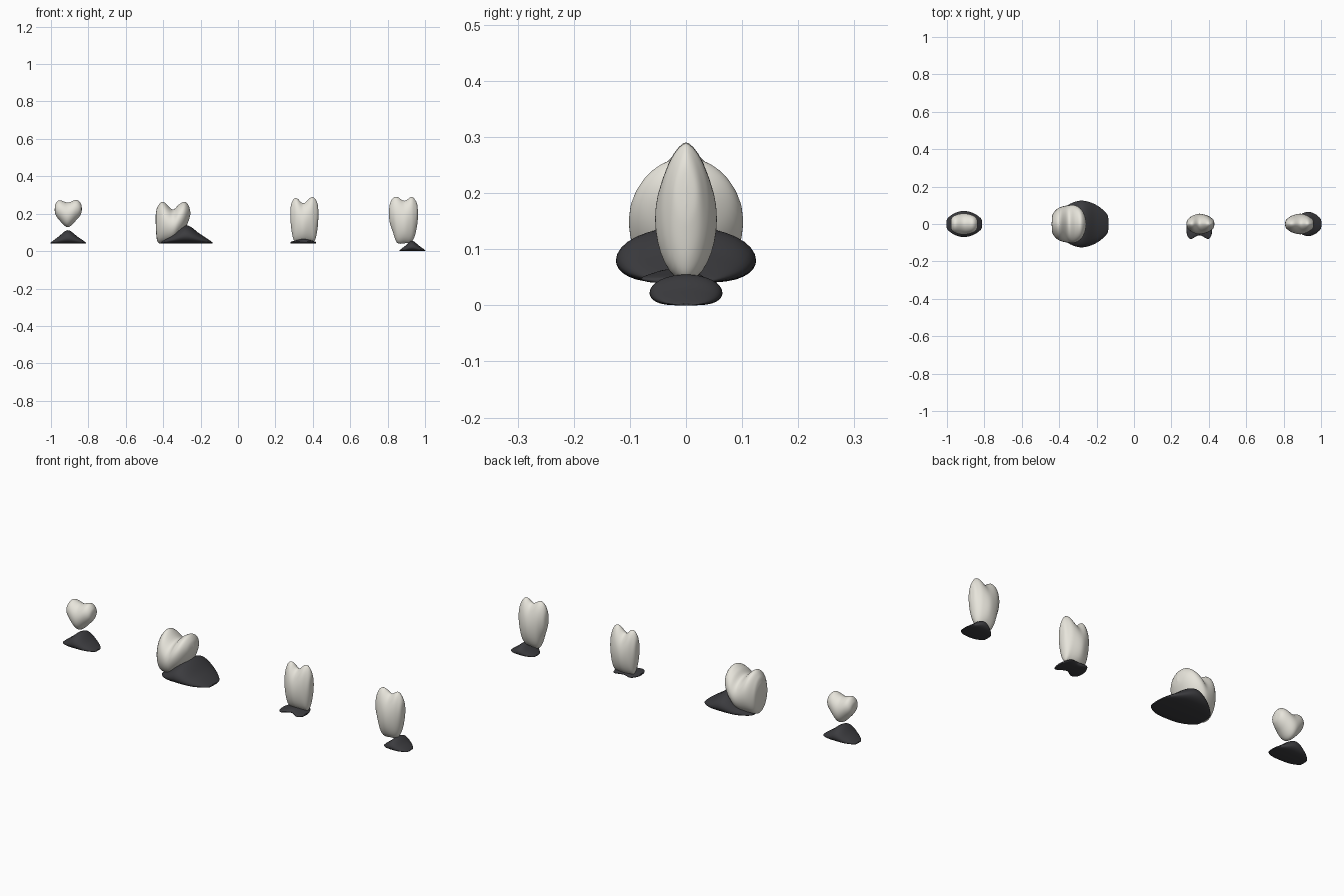
import bpy, bmesh, math

if "Cube" in bpy.data.objects:
    bpy.data.objects.remove(bpy.data.objects["Cube"])


def material(name, col):
    m = bpy.data.materials.new(name)
    m.diffuse_color = (*col, 1)
    m.use_nodes = True
    m.node_tree.nodes["Principled BSDF"].inputs["Base Color"].default_value = m.diffuse_color
    return m


ivory = material("ivory", (0.80, 0.78, 0.71))
dark = material("charcoal", (0.045, 0.045, 0.05))


def spline(keys, steps=6):
    """Catmull-Rom through tuples of any size."""
    pts = [keys[0]] + keys + [keys[-1]]
    out = []
    for i in range(1, len(pts) - 2):
        for s in range(steps):
            t = s / steps
            out.append([0.5 * (2 * b + (c - a) * t + (2 * a - 5 * b + 4 * c - d) * t * t
                               + (3 * b - a - 3 * c + d) * t ** 3)
                        for a, b, c, d in zip(*pts[i - 1:i + 3])])
    out.append(list(keys[-1]))
    return out


def loft(name, keys, mat, p_top=1.0, p_bot=1.0, mid=0.5, n=32):
    """Oval sections along x; each key is x, low z, high z, half depth, centre y."""
    keys = [k if len(k) == 5 else (*k, 0.0) for k in keys]
    bm = bmesh.new()
    rings = []
    for x, lo, hi, d, cy in spline(keys):
        zc = lo + (hi - lo) * mid
        ring = []
        for i in range(n):
            a = 2 * math.pi * i / n
            c, s = math.cos(a), math.sin(a)
            z = zc + c * ((hi - zc) if c > 0 else (zc - lo))
            p = p_top if c > 0 else p_bot
            y = cy + max(d, 0.0005) * math.copysign(abs(s) ** p, s)
            ring.append(bm.verts.new((x, y, z)))
        rings.append(ring)
    for r, q in zip(rings, rings[1:]):
        for i in range(n):
            j = (i + 1) % n
            bm.faces.new((r[i], r[j], q[j], q[i]))
    bm.faces.new(rings[0])
    bm.faces.new(rings[-1])
    bmesh.ops.recalc_face_normals(bm, faces=bm.faces)
    for f in bm.faces:
        f.smooth = True
    me = bpy.data.meshes.new(name)
    bm.to_mesh(me)
    bm.free()
    me.materials.append(mat)
    ob = bpy.data.objects.new(name, me)
    bpy.context.collection.objects.link(ob)
    bpy.context.view_layer.objects.active = ob
    ob.select_set(True)
    bpy.ops.object.shade_smooth_by_angle(angle=math.radians(50))
    ob.select_set(False)


def wedge_base(name, x0, xp, x1, z0, z1, d):
    """Low mound with a flat underside and a ridge at xp."""
    h = z1 - z0
    L, R = xp - x0, x1 - xp
    loft(name, [(x0, z0, z0 + 0.06 * h, 0), (x0 + 0.02 * L, z0, z0 + 0.12 * h, d * 0.4),
                (x0 + 0.45 * L, z0, z0 + 0.52 * h, d * 0.82), (xp, z0, z1, d),
                (x1 - 0.45 * R, z0, z0 + 0.52 * h, d * 0.82),
                (x1 - 0.02 * R, z0, z0 + 0.12 * h, d * 0.4), (x1, z0, z0 + 0.06 * h, 0)],
         dark, 1.0, 0.55, 0.4)


# Small floating heart-shaped body and mound
loft("small_body", [(-.98, .218, .226, 0), (-.976, .195, .252, .03), (-.955, .165, .272, .047),
                    (-.91, .128, .26, .057), (-.865, .165, .274, .047),
                    (-.841, .195, .256, .03), (-.835, .22, .23, 0)], ivory, 1.1)
wedge_base("small_base", -1.0, -.91, -.815, .04, .112, .07)

# Wide body with a cleft top, leaning on its mound
loft("wide_body", [(-.44, .16, .19, 0), (-.438, .1, .21, .04), (-.429, .048, .24, .062),
                   (-.40, .042, .264, .088), (-.35, .048, .223, .1), (-.315, .078, .25, .1),
                   (-.285, .115, .264, .082), (-.263, .165, .242, .045), (-.255, .195, .21, 0)],
     ivory, 1.1)
wedge_base("wide_base", -.41, -.28, -.14, .04, .14, .125)

# Tall body with a two-lobed foot
loft("tall_body", [(.28, .19, .21, 0), (.284, .125, .25, .02), (.297, .062, .277, .034),
                   (.316, .05, .282, .046), (.35, .048, .256, .055), (.39, .05, .287, .046),
                   (.412, .06, .28, .034), (.426, .125, .25, .02), (.43, .19, .21, 0)], ivory, 1.25, 1.1)
loft("tall_base", [(.282, .042, .047, 0, -.03), (.284, .04, .05, .03, -.03), (.305, .04, .056, .056, -.024),
                   (.35, .04, .065, .042, -.018), (.395, .04, .056, .056, -.024),
                   (.414, .04, .05, .03, -.03), (.416, .042, .047, 0, -.03)], dark, 1.0, .55)

# Tallest body with an offset mound
loft("end_body", [(.807, .19, .21, 0), (.812, .15, .252, .02), (.827, .105, .282, .034),
                  (.85, .045, .29, .047), (.89, .042, .269, .055), (.925, .048, .289, .046),
                  (.945, .08, .277, .034), (.958, .14, .25, .02), (.962, .18, .21, 0)], ivory, 1.25, 1.1)
wedge_base("end_base", .865, .93, 1.0, 0, .055, .065)
